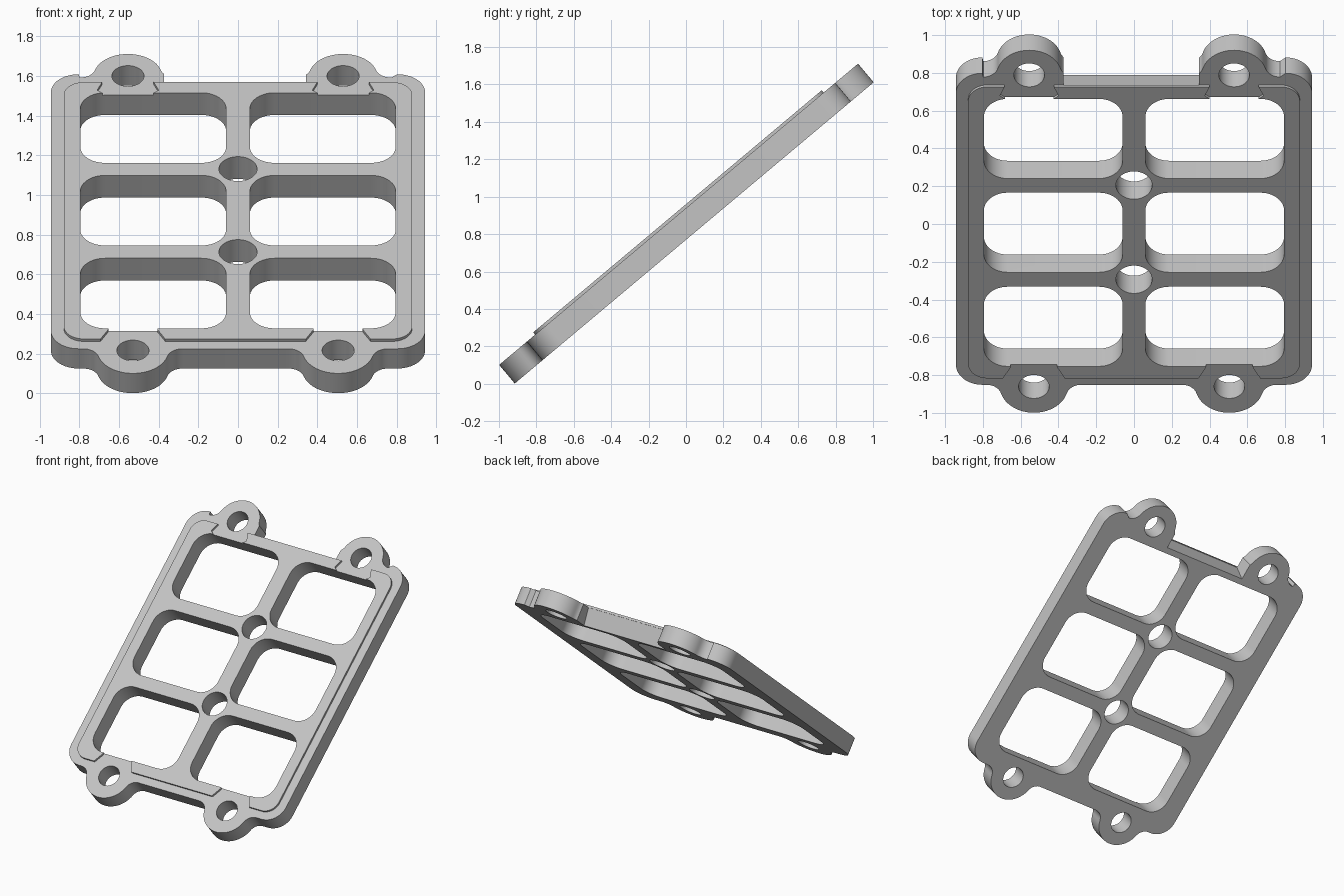
import bpy, bmesh
from math import radians, sin, cos, pi, sqrt, atan2

if "Cube" in bpy.data.objects:
    bpy.data.objects.remove(bpy.data.objects["Cube"])

THICK, RAISED = 0.13, 0.146

grey = bpy.data.materials.new("light_grey")
grey.use_nodes = True
tone = (0.55, 0.55, 0.55, 1)
grey.diffuse_color = tone
grey.node_tree.nodes["Principled BSDF"].inputs["Base Color"].default_value = tone


def arc(cx, cy, r, a0, a1, n=12):
    return [(cx + r * cos(a0 + (a1 - a0) * i / n), cy + r * sin(a0 + (a1 - a0) * i / n))
            for i in range(n + 1)]


def rounded_rect(x0, x1, y0, y1, r):
    corners = [(x0 + r, y0 + r), (x1 - r, y0 + r), (x1 - r, y1 - r), (x0 + r, y1 - r)]
    pts = []
    for i, (cx, cy) in enumerate(corners):
        pts += arc(cx, cy, r, pi + i * pi / 2, pi * 1.5 + i * pi / 2)
    return pts


def lug(cx, cy, r, side):
    """Ear outline with a fillet on both sides; side -1 turns it half round."""
    fillet, edge = 0.08, 0.013
    drop = fillet - edge
    d = sqrt((r + fillet) ** 2 - drop ** 2)
    b = atan2(drop, d)
    pts = arc(-d, -drop, fillet, pi / 2, b, 8)
    pts += arc(0, 0, r, pi + b, 2 * pi - b, 32)[1:-1]
    pts += arc(d, -drop, fillet, pi - b, pi / 2, 8)
    return [(cx + side * x, cy + side * y) for x, y in pts]


def prism(name, outline, low, high, axis="z"):
    """Extrude an outline upwards, or sideways along x."""
    place = (lambda p, h: (p[0], p[1], h)) if axis == "z" else (lambda p, h: (h, p[0], p[1]))
    bm = bmesh.new()
    base = [bm.verts.new(place(p, low)) for p in outline]
    top = [bm.verts.new(place(p, high)) for p in outline]
    bm.faces.new(base[::-1])
    bm.faces.new(top)
    for i in range(len(base)):
        j = (i + 1) % len(base)
        bm.faces.new((base[i], base[j], top[j], top[i]))
    bmesh.ops.recalc_face_normals(bm, faces=bm.faces)
    mesh = bpy.data.meshes.new(name)
    bm.to_mesh(mesh)
    bm.free()
    mesh.materials.append(grey)
    obj = bpy.data.objects.new(name, mesh)
    bpy.context.collection.objects.link(obj)
    return obj


def cut(target, cutters):
    bpy.context.view_layer.objects.active = target
    for c in cutters:
        mod = target.modifiers.new("cut", "BOOLEAN")
        mod.operation, mod.solver, mod.object = "DIFFERENCE", "EXACT", c
        bpy.ops.object.modifier_apply(modifier=mod.name)


# Frame outline: rounded corners with two ears on each end
HALF, LOW, HIGH, CORNER = 0.943, 0.195, 2.348, 0.14
LOW_X, HIGH_X = (-0.53, 0.505), (-0.555, 0.53)
LOW_V, HIGH_V = 0.182, 2.335
corner = rounded_rect(-HALF, HALF, LOW, HIGH, CORNER)
q = len(corner) // 4
outline = corner[:q]
for x in LOW_X:
    outline += lug(x, LOW_V, 0.18, 1)
outline += corner[q:3 * q]
for x in reversed(HIGH_X):
    outline += lug(x, HIGH_V, 0.172, -1)
outline += corner[3 * q:]
frame = prism("frame", outline, 0, THICK)

# Raised face on the upper side
raised = prism("raised_face", rounded_rect(-0.878, 0.878, 0.253, 2.267, 0.1), THICK, RAISED)

# Window and centre hole cutters
shared = []
for v in (0.611, 1.261, 1.909):
    for x0, x1 in ((-0.795, -0.06), (0.06, 0.795)):
        shared.append(prism("window_cutter", rounded_rect(x0, x1, v - 0.275, v + 0.275, 0.125), -0.1, 0.3))
for v in (0.936, 1.587):
    shared.append(prism("centre_hole_cutter", arc(0, v, 0.096, 0, 2 * pi, 48)[:-1], -0.1, 0.3))

# Screw hole cutters in the ears, and notches in the raised face beside them
screw_holes, notches = [], []
low_side = [(0.12, 0.36), (0.125, 0.325), (0.17, 0.24)]
high_side = [(0.125, 2.15), (0.125, 2.18), (0.155, 2.205), (0.125, 2.28)]
for xs, v, side in ((LOW_X, LOW_V, low_side), (HIGH_X, HIGH_V, high_side)):
    for x in xs:
        screw_holes.append(prism("screw_hole_cutter", arc(x, v, 0.081, 0, 2 * pi, 40)[:-1], -0.1, 0.3))
        shape = [(x + dx, y) for dx, y in side] + [(x - dx, y) for dx, y in reversed(side)]
        notches.append(prism("notch_cutter", shape, 0.05, 0.3))

# Sloped recess between the two upper ears
recess = prism("recess_cutter", [(2.2, -0.1), (2.7, -0.1), (2.7, 0.3), (2.267, 0.3),
                                 (2.267, RAISED), (2.228, 0)], -0.372, 0.343, "x")

cut(frame, shared + screw_holes + [recess])
cut(raised, shared + notches)
for c in shared + screw_holes + notches + [recess]:
    bpy.data.objects.remove(c)

# Tilt the panel and smooth the round walls
for obj in (frame, raised):
    obj.rotation_euler = (radians(40), 0, 0)
    obj.location = (0, -0.917, 0)
    bpy.ops.object.select_all(action="DESELECT")
    obj.select_set(True)
    bpy.context.view_layer.objects.active = obj
    bpy.ops.object.shade_smooth_by_angle(angle=radians(30))
